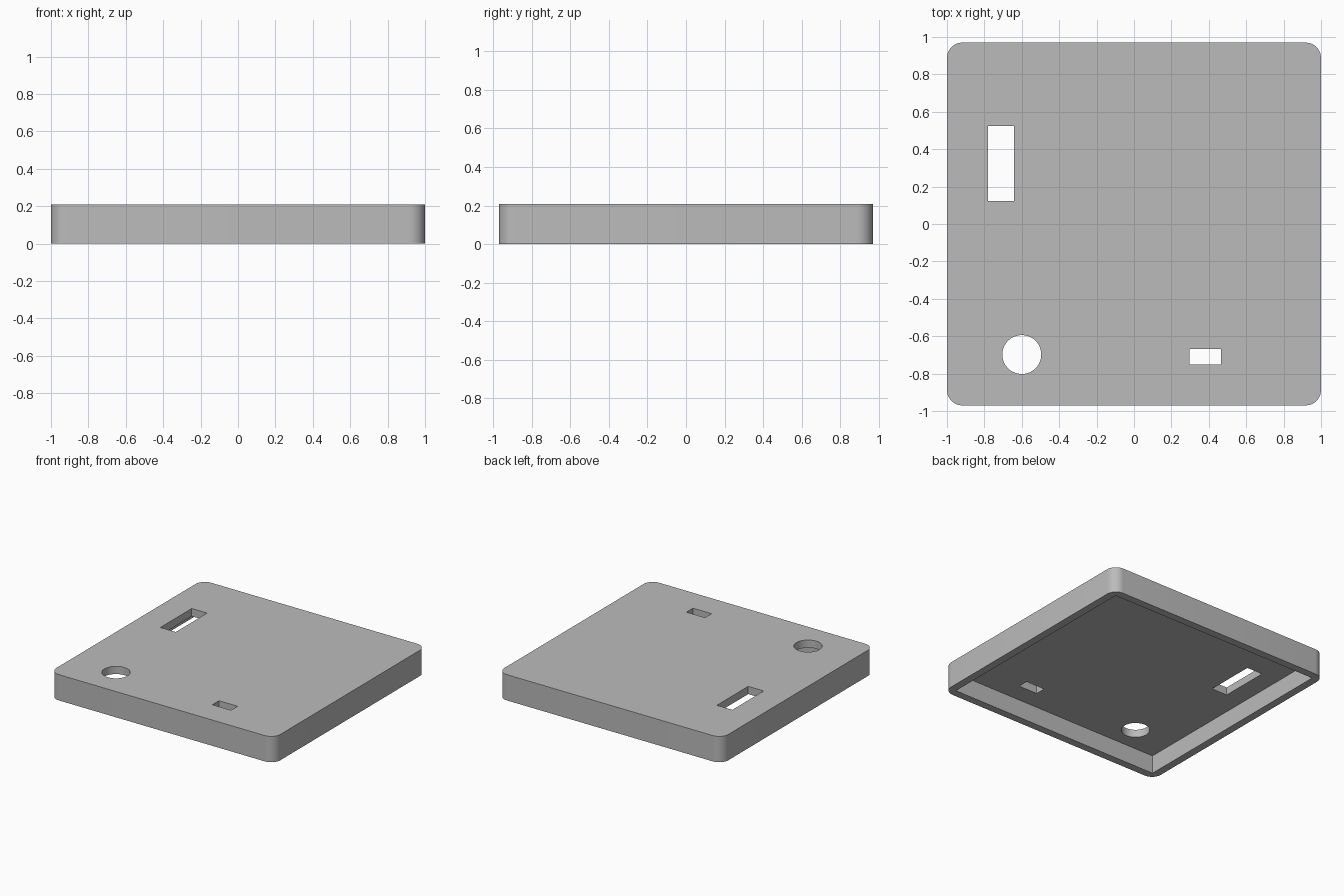
import bpy
import bmesh
from math import radians

WIDTH, DEPTH, HEIGHT = 2.0, 1.94, 0.208
WALL, CORNER = 0.0625, 0.083

old = bpy.data.objects.get("Cube")
if old:
    bpy.data.objects.remove(old, do_unlink=True)

grey = bpy.data.materials.new("plain grey")
grey.use_nodes = True
colour = (0.5, 0.5, 0.5, 1.0)
grey.diffuse_color = colour
grey.node_tree.nodes["Principled BSDF"].inputs["Base Color"].default_value = colour


def make_object(name, bm):
    mesh = bpy.data.meshes.new(name)
    bm.to_mesh(mesh)
    bm.free()
    obj = bpy.data.objects.new(name, mesh)
    mesh.materials.append(grey)
    bpy.context.collection.objects.link(obj)
    return obj


def box(name, x, y, z, corner=0):
    """Box spanning the given ranges, with optional rounded upright edges."""
    bm = bmesh.new()
    bmesh.ops.create_cube(bm, size=1)
    for v in bm.verts:
        v.co = [(r[0] + r[1]) / 2 + c * (r[1] - r[0]) for r, c in zip((x, y, z), v.co)]
    if corner:
        upright = [e for e in bm.edges
                   if abs(e.verts[0].co.z - e.verts[1].co.z) > HEIGHT / 2]
        bmesh.ops.bevel(bm, geom=upright, offset=corner, segments=10,
                        profile=0.5, affect="EDGES")
    return make_object(name, bm)


def cylinder(name, x, y, radius):
    bm = bmesh.new()
    bmesh.ops.create_cone(bm, cap_ends=True, segments=64, radius1=radius,
                          radius2=radius, depth=1)
    bmesh.ops.translate(bm, verts=bm.verts, vec=(x, y, 0))
    return make_object(name, bm)


# Rounded outer body of the lid
w, d = WIDTH / 2, DEPTH / 2
lid = box("enclosure_lid", (-w, w), (-d, d), (0, HEIGHT), CORNER)

# Square-cornered hollow underneath, then the openings through the top panel
through = (-0.5, 0.5)
cutters = [
    box("hollow", (WALL - w, w - WALL), (WALL - d, d - WALL), (-0.5, HEIGHT - WALL)),
    box("long_slot", (-0.78, -0.642), (0.124, 0.524), through),
    box("small_slot", (0.298, 0.464), (-0.752, -0.668), through),
    cylinder("round_hole", -0.6, -0.698, 0.104),
]
bpy.ops.object.select_all(action="DESELECT")
bpy.context.view_layer.objects.active = lid
lid.select_set(True)
for cutter in cutters:
    cutter.hide_render = True
    mod = lid.modifiers.new(cutter.name, "BOOLEAN")
    mod.operation = "DIFFERENCE"
    mod.solver = "EXACT"
    mod.object = cutter
    bpy.ops.object.modifier_apply(modifier=mod.name)
    bpy.data.objects.remove(cutter, do_unlink=True)

# Smooth corners and round hole, crisp edges elsewhere
bpy.ops.object.shade_smooth_by_angle(angle=radians(30))
